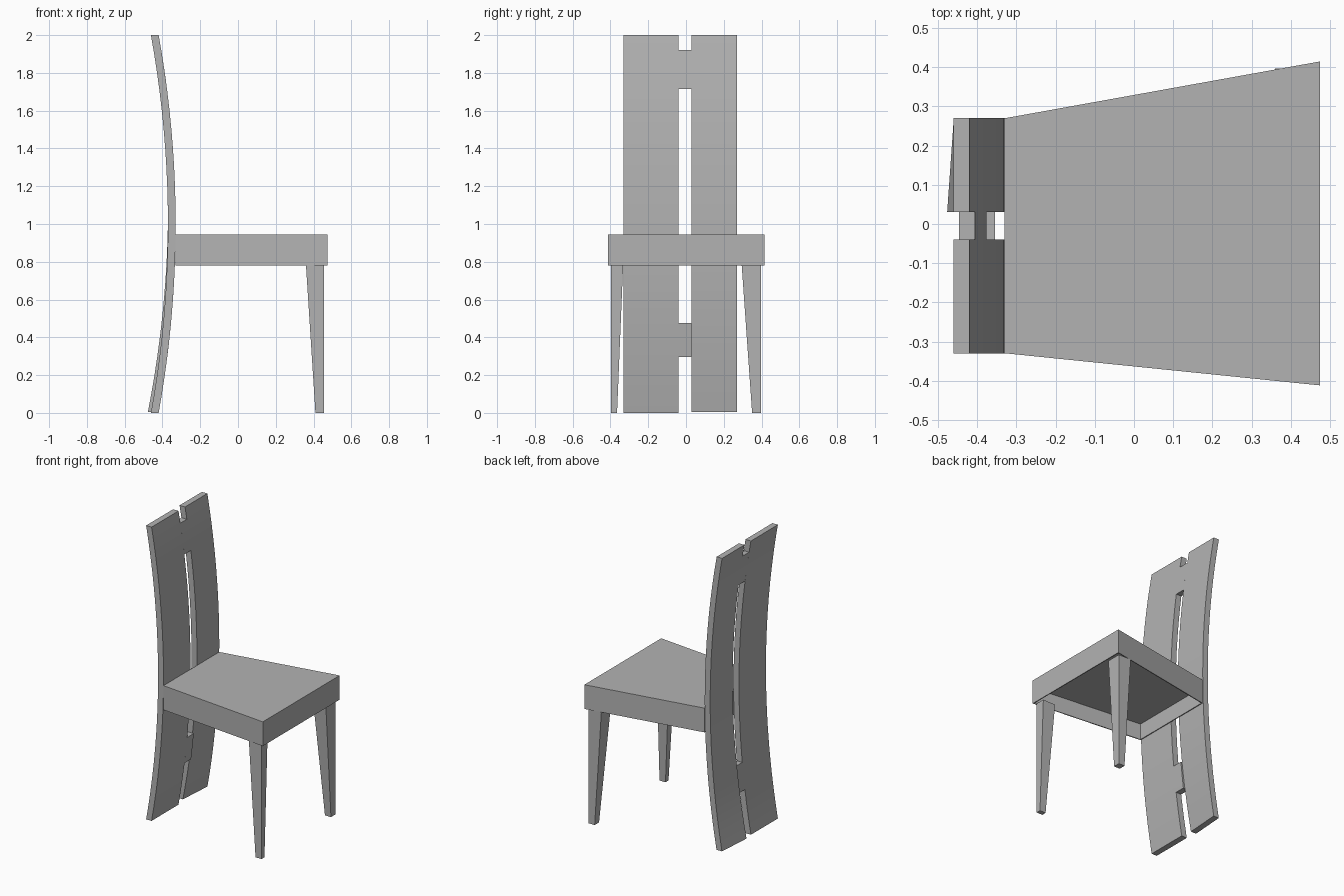
import bpy
import bmesh
from math import radians

cube = bpy.data.objects.get("Cube")
if cube:
    bpy.data.objects.remove(cube, do_unlink=True)

grey = bpy.data.materials.new("plain grey")
grey.use_nodes = True
COLOUR = (0.45, 0.45, 0.45, 1)
grey.diffuse_color = COLOUR
grey.node_tree.nodes["Principled BSDF"].inputs["Base Color"].default_value = COLOUR


def loft(name, rings, smooth=False):
    """Closed solid through a stack of four-cornered rings."""
    bm = bmesh.new()
    loops = [[bm.verts.new(p) for p in ring] for ring in rings]
    for low, high in zip(loops, loops[1:]):
        for i in range(4):
            j = (i + 1) % 4
            bm.faces.new((low[i], low[j], high[j], high[i]))
    bm.faces.new(loops[0][::-1])
    bm.faces.new(loops[-1])
    bmesh.ops.recalc_face_normals(bm, faces=bm.faces)
    mesh = bpy.data.meshes.new(name)
    bm.to_mesh(mesh)
    bm.free()
    mesh.materials.append(grey)
    obj = bpy.data.objects.new(name, mesh)
    bpy.context.collection.objects.link(obj)
    if smooth:
        bpy.ops.object.select_all(action="DESELECT")
        obj.select_set(True)
        bpy.context.view_layer.objects.active = obj
        bpy.ops.object.shade_smooth_by_angle(angle=radians(30))
    return obj


def rect(x0, x1, y0, y1, z):
    return [(x0, y0, z), (x1, y0, z), (x1, y1, z), (x0, y1, z)]


def bowed_board(name, y0, y1, z0, z1, steps, twist=0.0):
    """Upright board following the bow of the back; twist swings its y0 edge back at the foot."""
    rings = []
    for i in range(steps + 1):
        z = z0 + (z1 - z0) * i / steps
        front = -0.33 - 0.09 * (z - 1) ** 2
        ring = rect(front - 0.041, front, y0, y1, z)
        swing = twist * max(0, 1 - z)
        rings.append([(x - swing if y == y0 else x, y, h) for x, y, h in ring])
    loft(name, rings, True)


# Back slats, which also form the rear legs, and the blocks joining them
bowed_board("right_back_slat", -0.33, -0.04, 0, 2, 20)
bowed_board("left_back_slat", 0.03, 0.27, 0.005, 2, 20, 0.017)
bowed_board("upper_back_block", -0.04, 0.03, 1.715, 1.92, 4)
bowed_board("lower_back_block", -0.04, 0.03, 0.295, 0.475, 4)

# Tapered seat board
TOP, CEILING, BOTTOM = 0.945, 0.89, 0.78
corners = [(-0.33, -0.33), (0.475, -0.412), (0.475, 0.415), (-0.33, 0.27)]
loft("seat", [[(x, y, z) for x, y in corners] for z in (CEILING, TOP)])

# Thin aprons around the hollow underside
WALL = 0.006
inner = [(x + (WALL if x < 0 else -WALL), y + (WALL if y < 0 else -WALL)) for x, y in corners]
for i, side in enumerate(("right", "front", "left", "rear")):
    j = (i + 1) % 4
    plan = [corners[i], corners[j], inner[j], inner[i]]
    loft(side + "_apron", [[(x, y, z) for x, y in plan] for z in (BOTTOM, CEILING)])

# Front legs, tapering on their inner faces
loft("left_front_leg", [rect(0.41, 0.455, 0.35, 0.397, 0), rect(0.36, 0.455, 0.295, 0.397, BOTTOM)])
loft("right_front_leg", [rect(0.41, 0.455, -0.397, -0.365, 0), rect(0.36, 0.455, -0.397, -0.333, BOTTOM)])
